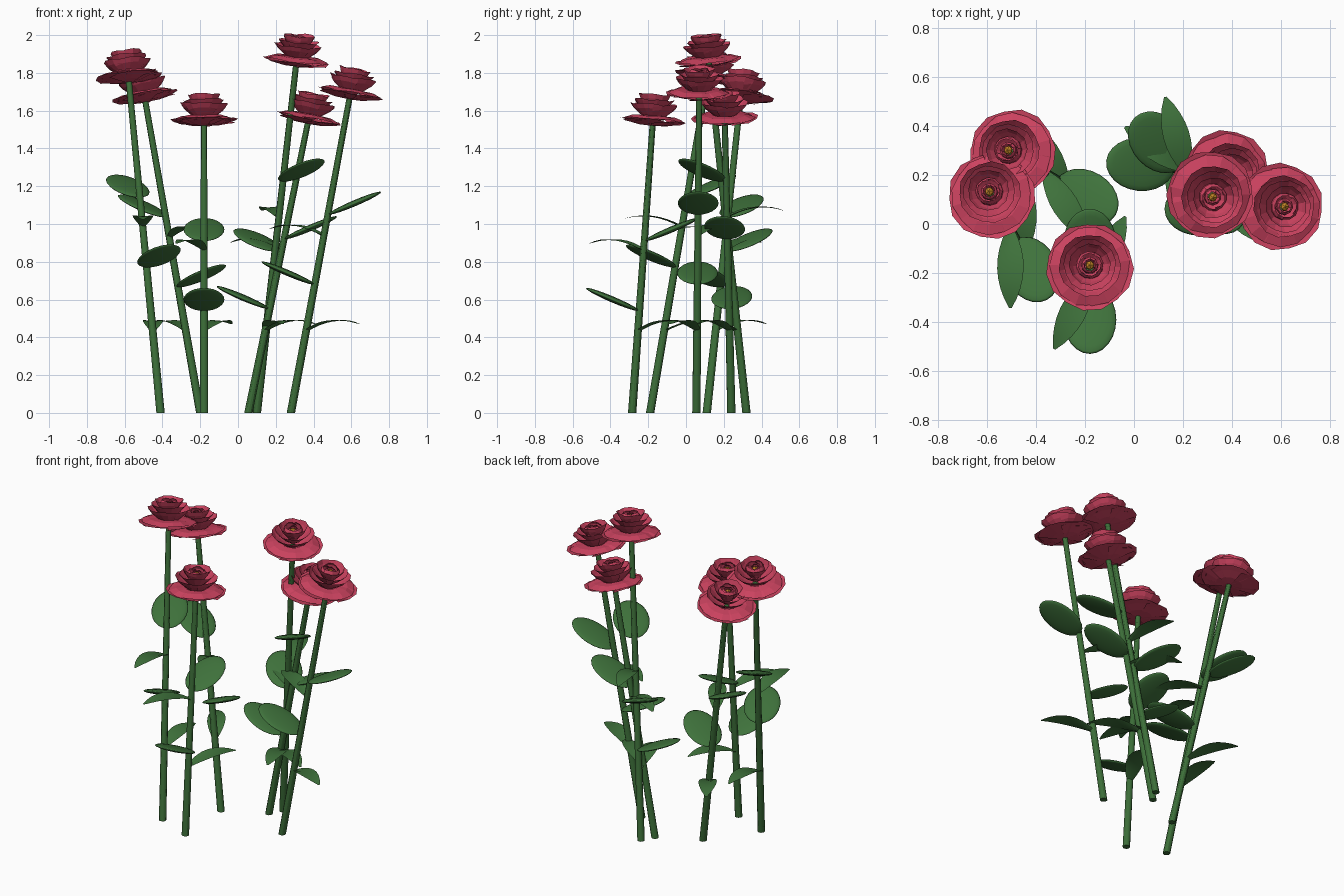
import bpy, bmesh, math, random
from mathutils import Vector, Matrix

if "Cube" in bpy.data.objects:
    bpy.data.objects.remove(bpy.data.objects["Cube"])

random.seed(4)


def material(name, rgb):
    m = bpy.data.materials.new(name)
    m.diffuse_color = (*rgb, 1)
    m.use_nodes = True
    m.node_tree.nodes["Principled BSDF"].inputs["Base Color"].default_value = m.diffuse_color
    return m


PETAL = material("rose pink", (0.60, 0.055, 0.115))
STEM = material("stem green", (0.045, 0.155, 0.04))
LEAF = material("leaf green", (0.05, 0.17, 0.045))
POLLEN = material("pollen yellow", (0.55, 0.24, 0.02))


def finish(bm, name, mats, smooth=False):
    me = bpy.data.meshes.new(name)
    bm.to_mesh(me)
    bm.free()
    for m in mats:
        me.materials.append(m)
    for p in me.polygons:
        p.use_smooth = smooth
    ob = bpy.data.objects.new(name, me)
    bpy.context.collection.objects.link(ob)
    return ob


def grid(bm, rows):
    vs = [[bm.verts.new(p) for p in row] for row in rows]
    for a, b in zip(vs, vs[1:]):
        for i in range(len(a) - 1):
            bm.faces.new((a[i], a[i + 1], b[i + 1], b[i]))


# ring of overlapping petals following a (radius, height) profile
def petal_ring(bm, count, profile, phase, overlap=1.35):
    half = math.pi / count * overlap
    for k in range(count):
        mid = phase + 2 * math.pi * k / count
        wob = random.uniform(-0.004, 0.004)
        rows = []
        for j, (r, z) in enumerate(profile):
            u = j / (len(profile) - 1)
            row = []
            for i in range(5):
                v = i / 2 - 1
                rr = r * (1 + 0.035 * v) * (1 - 0.07 * u * v * v)
                a = mid + v * half
                row.append((rr * math.cos(a), rr * math.sin(a),
                            z + u * (wob - 0.012 * v * v + 0.005 * v)))
            rows.append(row)
        grid(bm, rows)


RINGS = [
    (5, [(.012, -.03), (.08, -.022), (.14, -.006), (.18, .004)]),
    (5, [(.02, -.005), (.07, .024), (.12, .022), (.165, .006)]),
    (5, [(.03, .0), (.07, .03), (.108, .062), (.128, .088)]),
    (5, [(.03, .03), (.065, .06), (.092, .09), (.108, .108)]),
    (4, [(.02, .05), (.05, .08), (.074, .112), (.086, .136)]),
    (4, [(.03, .05), (.055, .085), (.056, .115), (.046, .132)]),
    (3, [(.02, .05), (.035, .085), (.034, .11), (.024, .122)]),
]


def flower(name, pos, axis, turn):
    bm = bmesh.new()
    for k, (n, prof) in enumerate(RINGS):
        petal_ring(bm, n, prof, turn + k * 0.63)
    ball = bmesh.ops.create_icosphere(
        bm, subdivisions=1, radius=0.02, matrix=Matrix.Translation((0, 0, .1)))
    for f in {f for v in ball["verts"] for f in v.link_faces}:
        f.material_index = 1
    ob = finish(bm, name, [PETAL, POLLEN])
    rot = Vector((0, 0, 1)).rotation_difference(axis).to_matrix().to_4x4()
    ob.matrix_world = Matrix.Translation(pos) @ rot


def stem(name, base, top):
    bm = bmesh.new()
    n, rings = 12, []
    for t in (0, 0.25, 0.5, 0.75, 1):
        c, r = base.lerp(top, t), 0.022 - 0.006 * t
        rings.append([bm.verts.new(c + Vector((r * math.cos(2 * math.pi * i / n),
                                               r * math.sin(2 * math.pi * i / n), 0)))
                      for i in range(n)])
    for a, b in zip(rings, rings[1:]):
        for i in range(n):
            j = (i + 1) % n
            bm.faces.new((a[i], a[j], b[j], b[i]))
    bm.faces.new(rings[0][::-1])
    bm.faces.new(rings[-1])
    ob = finish(bm, name, [STEM], True)
    bpy.context.view_layer.objects.active = ob
    ob.select_set(True)
    bpy.ops.object.shade_smooth_by_angle()
    ob.select_set(False)


# thick oval leaf rising outward from the stem
def oval_leaf(name, pos, az):
    bm = bmesh.new()
    bmesh.ops.create_uvsphere(bm, u_segments=24, v_segments=10, radius=1)
    for v in bm.verts:
        v.co = Vector((v.co.x * 0.152 + 0.155, v.co.y * 0.108, v.co.z * 0.016))
    ob = finish(bm, name, [LEAF], True)
    ob.matrix_world = (Matrix.Translation(pos) @ Matrix.Rotation(az, 4, 'Z')
                       @ Matrix.Rotation(math.radians(-23), 4, 'Y'))


# thin pointed leaf that arches and droops at the tip
def pointed_leaf(name, pos, az):
    bm = bmesh.new()
    rows = []
    for j in range(9):
        u = j / 8
        w = 0.052 * math.sin(math.pi * min(1, u * 0.93 + 0.06)) ** 0.8 + 0.002
        z = 0.19 * u - 0.145 * u * u
        rows.append([(0.32 * u, w * s, z + 0.012 * abs(s) * (1 - u))
                     for s in (-1, 0, 1)])
    grid(bm, rows)
    ob = finish(bm, name, [LEAF], True)
    ob.matrix_world = Matrix.Translation(pos) @ Matrix.Rotation(az, 4, 'Z')


# stem foot x, y; flower x, y, z; direction of the upper oval leaf
ROSES = [
    (-.41, -.19, -.58, .115, 1.78, 117),
    (-.20, .11, -.495, .29, 1.675, 149),
    (-.18, -.285, -.18, -.175, 1.55, 90),
    (.10, .32, .31, .12, 1.865, 313),
    (.055, .24, .375, .205, 1.56, 354),
    (.28, .055, .595, .07, 1.69, 0),
]

for i, (bx, by, fx, fy, fz, deg) in enumerate(ROSES, 1):
    base, top = Vector((bx, by, 0)), Vector((fx, fy, fz))
    axis = (top - base).normalized()
    stem(f"stem_{i}", base, top)
    flower(f"flower_{i}", top, axis, i * 1.1)
    at = lambda z: base.lerp(top, z / fz)
    az = math.radians(deg)
    skew = math.radians(27)
    oval_leaf(f"upper_oval_leaf_{i}", at(fz - 0.64), az)
    oval_leaf(f"lower_oval_leaf_{i}", at(fz - 1.01), az + math.pi)
    pointed_leaf(f"lower_pointed_leaf_{i}", at(0.425), az - skew)
    pointed_leaf(f"upper_pointed_leaf_{i}", at(0.55 * fz), az - skew + math.pi)
